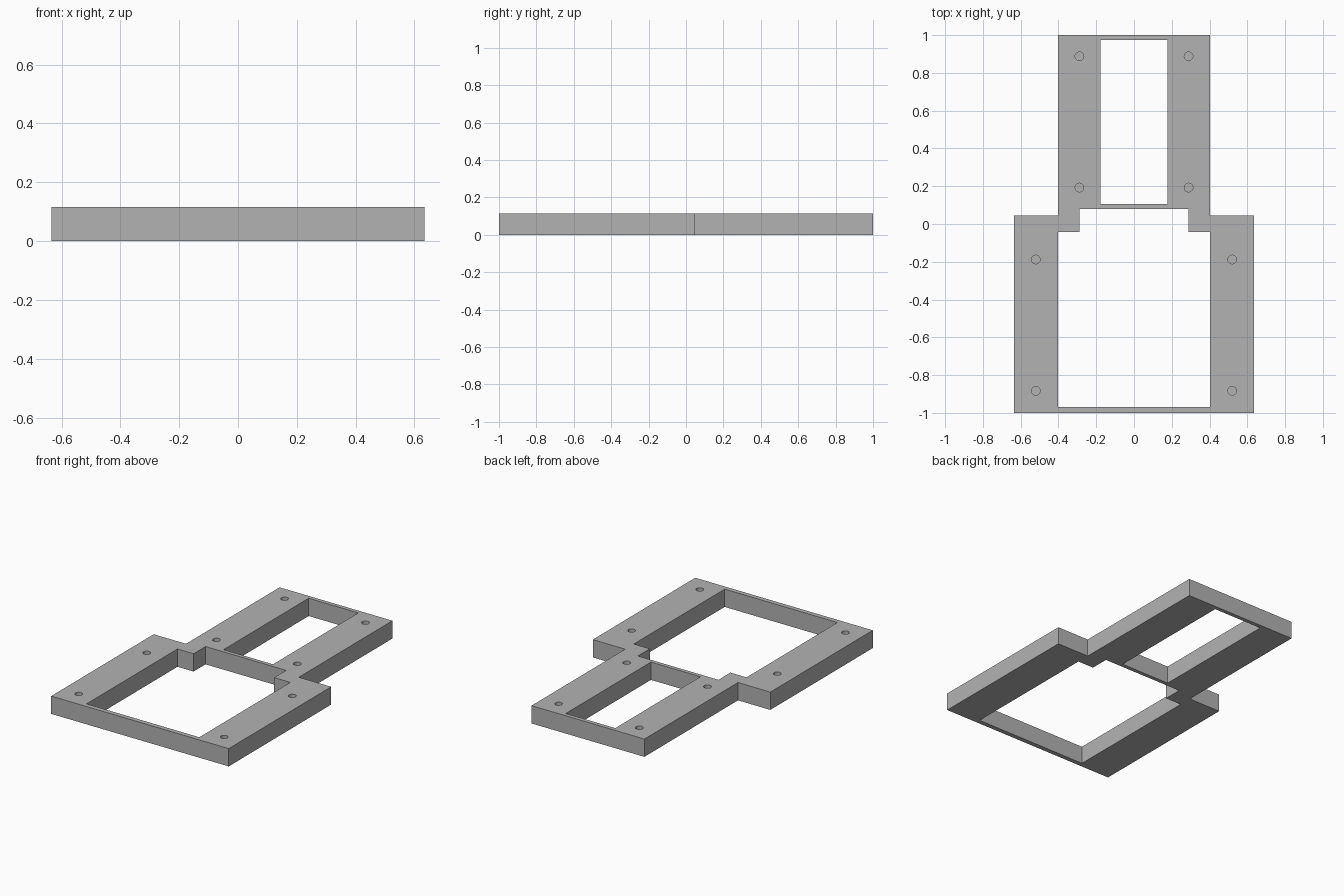
import bpy
import bmesh
from mathutils import Matrix

HEIGHT = 0.115
HOLE_RADIUS = 0.023
HOLE_DEPTH = 0.08

default = bpy.data.objects.get("Cube")
if default:
    bpy.data.objects.remove(default, do_unlink=True)

grey = bpy.data.materials.new("plain_grey")
grey.use_nodes = True
grey.diffuse_color = (0.45, 0.45, 0.45, 1)
grey.node_tree.nodes["Principled BSDF"].inputs["Base Color"].default_value = grey.diffuse_color


def make_object(name, bm):
    bmesh.ops.recalc_face_normals(bm, faces=bm.faces)
    mesh = bpy.data.meshes.new(name)
    bm.to_mesh(mesh)
    bm.free()
    mesh.materials.append(grey)
    obj = bpy.data.objects.new(name, mesh)
    bpy.context.collection.objects.link(obj)
    return obj


def prism(bm, half, z0, z1):
    """Extrude a closed outline, given by its right half and mirrored in x."""
    outline = half + [(-x, y) for x, y in reversed(half)]
    face = bm.faces.new([bm.verts.new((x, y, z0)) for x, y in outline])
    top = bmesh.ops.extrude_face_region(bm, geom=[face])["geom"]
    verts = [v for v in top if isinstance(v, bmesh.types.BMVert)]
    bmesh.ops.translate(bm, verts=verts, vec=(0, 0, z1 - z0))


# Stepped plate: wide front section, narrow back section
plate = bmesh.new()
prism(plate, [(0.634, -1), (0.634, 0.045), (0.403, 0.045), (0.403, 1)], 0, HEIGHT)
frame = make_object("mounting_frame", plate)

# Two through openings, the front one with a narrower notch at its back
cuts = bmesh.new()
prism(cuts, [(0.403, -0.97), (0.403, -0.042), (0.288, -0.042), (0.288, 0.08)], -0.1, 0.3)
prism(cuts, [(0.177, 0.105), (0.177, 0.974)], -0.1, 0.3)

# Blind screw holes in the four rails
for x, ys in ((0.52, (-0.883, -0.188)), (0.289, (0.193, 0.888))):
    for side in (-1, 1):
        for y in ys:
            bmesh.ops.create_cone(
                cuts, cap_ends=True, segments=32, radius1=HOLE_RADIUS, radius2=HOLE_RADIUS,
                depth=2 * HOLE_DEPTH, matrix=Matrix.Translation((side * x, y, HEIGHT)))
cutter = make_object("opening_cutter", cuts)
cutter.hide_render = True

# Cut the openings and keep hard edges
cut = frame.modifiers.new("openings", "BOOLEAN")
cut.operation = "DIFFERENCE"
cut.solver = "EXACT"
cut.object = cutter
bpy.ops.object.select_all(action="DESELECT")
frame.select_set(True)
bpy.context.view_layer.objects.active = frame
bpy.ops.object.modifier_apply(modifier=cut.name)
bpy.data.objects.remove(cutter, do_unlink=True)
bpy.ops.object.shade_smooth_by_angle()
